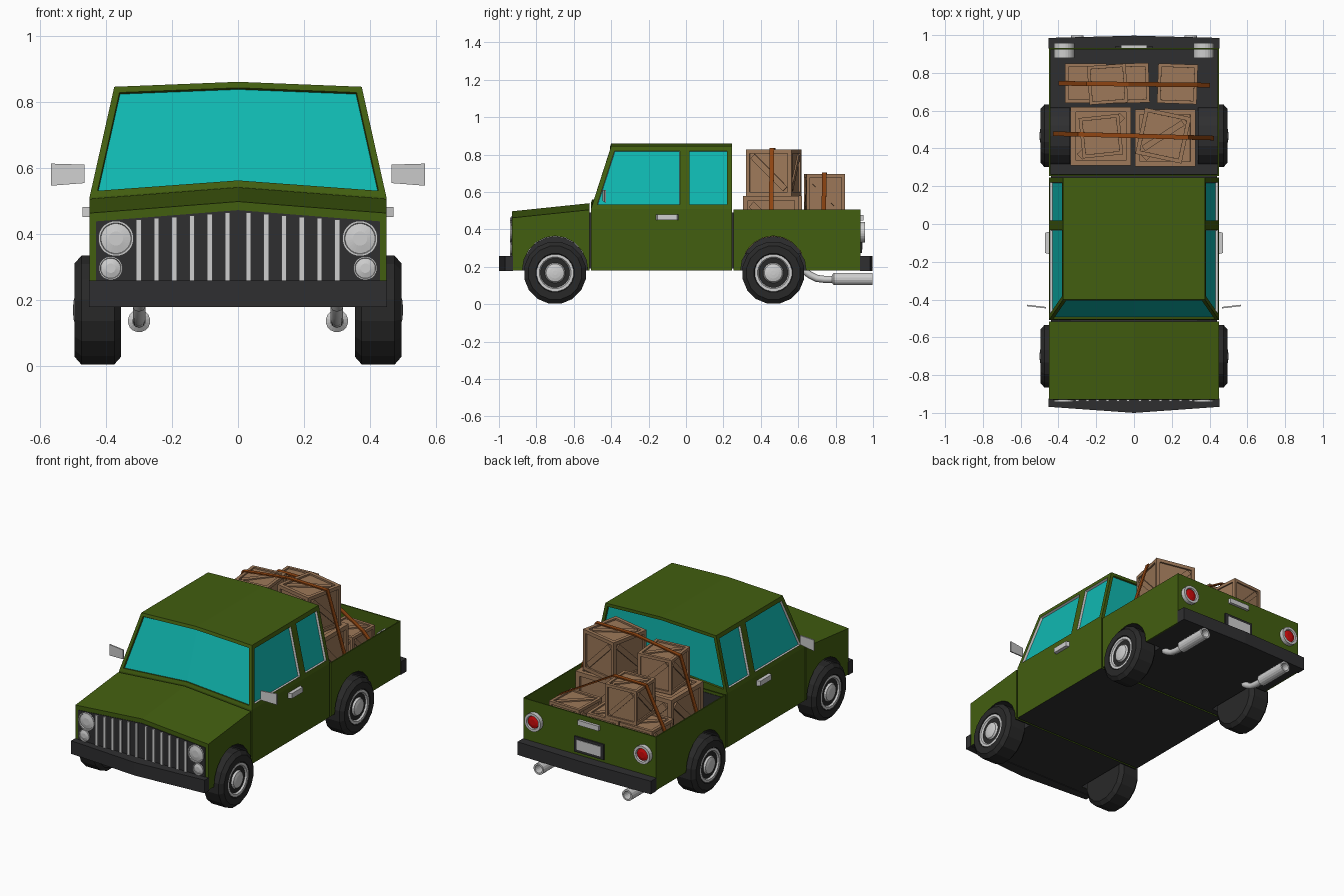
import bpy, bmesh, math
from mathutils import Matrix, Vector, Euler

if "Cube" in bpy.data.objects:
    bpy.data.objects.remove(bpy.data.objects["Cube"])


def material(name, *rgb):
    m = bpy.data.materials.new(name)
    m.diffuse_color = (*rgb, 1)
    m.use_nodes = True
    m.node_tree.nodes["Principled BSDF"].inputs["Base Color"].default_value = m.diffuse_color
    return m


GREEN = material("olive_green_paint", 0.055, 0.112, 0.005)
GLASS = material("teal_glass", 0.005, 0.48, 0.44)
DARK = material("dark_trim", 0.028, 0.028, 0.03)
RUBBER = material("tyre_rubber", 0.022, 0.022, 0.022)
CHROME = material("chrome", 0.62, 0.62, 0.62)
WOOD = material("crate_wood", 0.34, 0.19, 0.1)
STRAP = material("orange_strap", 0.28, 0.06, 0.006)
RED = material("red_lens", 0.6, 0.003, 0.003)


def finish(name, bm, *mats, normals=True):
    if normals:
        bmesh.ops.recalc_face_normals(bm, faces=bm.faces)
    me = bpy.data.meshes.new(name)
    bm.to_mesh(me)
    bm.free()
    for m in mats:
        me.materials.append(m)
    o = bpy.data.objects.new(name, me)
    bpy.context.collection.objects.link(o)
    return o


def box(name, x0, x1, y0, y1, z0, z1, mat):
    bm = bmesh.new()
    bmesh.ops.create_cube(bm, size=1)
    for v in bm.verts:
        v.co = (x0 + (x1 - x0) * (v.co.x + .5), y0 + (y1 - y0) * (v.co.y + .5), z0 + (z1 - z0) * (v.co.z + .5))
    return finish(name, bm, mat)


def loft(name, sections, *mats, closed=True, caps=(True, True)):
    """Join matching point lists with quads."""
    bm = bmesh.new()
    rows = [[bm.verts.new(p) for p in s] for s in sections]
    n = len(rows[0])
    for a, b in zip(rows, rows[1:]):
        for i in range(n if closed else n - 1):
            j = (i + 1) % n
            bm.faces.new((a[i], a[j], b[j], b[i]))
    for row, cap in ((rows[0], caps[0]), (rows[-1], caps[1])):
        if cap:
            bm.faces.new(row)
    bmesh.ops.recalc_face_normals(bm, faces=bm.faces)
    if len(mats) > 1:  # second material goes on the underside
        for f in bm.faces:
            f.material_index = int(f.normal.z < -0.5)
    return finish(name, bm, *mats)


def lathe(name, profile, origin, axis, n, mat, sign=1):
    """Round part from (distance along axis, radius) pairs."""
    def pt(t, r, a):
        c, s = r * math.cos(a), r * math.sin(a)
        off = (t * sign, c, s) if axis == "X" else (c, t * sign, s)
        return Vector(origin) + Vector(off)
    rings = [[pt(t, r, 2 * math.pi * (i + .5) / n) for i in range(n)] for t, r in profile]
    return loft(name, rings, mat)


def arch(yc, ry=.175, rz=.185):
    return [(yc - ry * math.cos(a), .18 + rz * math.sin(a)) for a in (math.pi * i / 10 for i in range(11))]


WHEELS = (("front", -.70), ("rear", .467))

# Hood block with wheel arches and a slight centre ridge
low = [(-.93, .18)] + arch(-.70) + [(-.517, .18)]
loft("hood_body", [[(x, y, z) for y, z in low] + [(x, -.517, .505 + r), (x, -.93, .462 + r)]
                   for x, r in ((-.45, 0), (0, .035), (.45, 0))], GREEN, DARK)

# Cab with inset windows
bm = bmesh.new()
section = [(-.45, .18), (-.45, .51), (-.375, .845), (0, .86), (.375, .845), (.45, .51), (.45, .18)]
st = []
for k, y in enumerate((-.508, -.0075, .245)):
    st.append([bm.verts.new((x, -.40 if k == 0 and z > .8 else y, z)) for x, z in section])
side_windows, screens = [], []
for a, b in zip(st, st[1:]):
    for i in range(7):
        j = (i + 1) % 7
        f = bm.faces.new((a[i], a[j], b[j], b[i]))
        if i in (1, 4):
            side_windows.append(f)
        if i == 6:
            f.material_index = 2
for s, y in ((st[0], -.508), (st[2], .245)):
    c = bm.verts.new((0, y, .543))
    bm.faces.new((s[0], s[1], c, s[5], s[6]))
    screens.append([bm.faces.new((s[1], s[2], s[3], c)), bm.faces.new((c, s[3], s[4], s[5]))])
bmesh.ops.recalc_face_normals(bm, faces=bm.faces)
bmesh.ops.inset_individual(bm, faces=side_windows, thickness=.025, use_even_offset=True)
ring = bmesh.ops.inset_individual(bm, faces=side_windows, thickness=.002, depth=-.014, use_even_offset=True)
for f in ring["faces"]:
    f.material_index = 3
for pair in screens:
    bmesh.ops.inset_region(bm, faces=pair, thickness=.019, use_even_offset=True, use_boundary=True)
    bmesh.ops.inset_region(bm, faces=pair, thickness=.002, depth=-.01, use_even_offset=True, use_boundary=True)
for f in side_windows + screens[0] + screens[1]:
    f.material_index = 1
finish("cab", bm, GREEN, GLASS, DARK, CHROME, normals=False)

# Cargo bed: thin walls, floor and tailgate
bed = [(.255, .18)] + arch(.467) + [(.932, .18)]
for s in (-1, 1):
    loft("bed_side", [[(s * x, y, z) for y, z in bed + [(.932, .507), (.255, .507)]] for x in (.443, .45)], GREEN)
tray = [(y, min(z, .268)) for y, z in bed]
loft("bed_floor", [[(x, y, z) for y, z in tray + [(.93, .27), (.257, .27)]] for x in (-.443, .443)], DARK)
box("tailgate", -.445, .445, .925, .932, .185, .506, GREEN)
box("bed_front_wall", -.445, .445, .255, .262, .185, .506, GREEN)

# Dark fillers behind the panel gaps
box("front_gap_filler", -.44, .44, -.53, -.50, .19, .49, DARK)
box("rear_gap_filler", -.44, .44, .235, .265, .19, .49, DARK)

# Wheels, wheel wells and underbody
for label, y in WHEELS:
    box(label + "_underbody", -.341, .341, y - .178, y + .178, .18, .268, DARK)
    for s in (-1, 1):
        loft(label + "_wheel_well", [[(s * x, a, b) for a, b in arch(y, .174, .184)] for x in (.34, .449)],
             DARK, closed=False, caps=(True, False))
        o = (0, y, .168)
        lathe(label + "_tyre", [(.355, .10), (.355, .145), (.375, .168), (.475, .168), (.495, .145), (.495, .105),
                                (.482, .098)], o, "X", 16, RUBBER, s)
        lathe(label + "_rim", [(.47, .10), (.492, .10), (.492, .085), (.481, .078), (.481, .055), (.493, .048),
                               (.498, .03), (.50, .012)], o, "X", 20, CHROME, s)

# Bumpers, slightly pointed in the middle
for label, s, yi, ys, yc in (("front", -1, .925, .968, 1.0), ("rear", 1, .93, .985, .997)):
    loft(label + "_bumper", [[(x, s * yi, .177), (x, s * yo, .177), (x, s * yo, .257), (x, s * yi, .257)]
                             for x, yo in ((-.452, ys), (0, yc), (.452, ys))], DARK)

# Grille with chrome bars
loft("grille_panel", [[(-.43, y, .25), (.43, y, .25), (.43, y, .437), (0, y, .471), (-.43, y, .437)]
                      for y in (-.926, -.933)], DARK)
for s in (-1, 1):
    for i in range(6):
        x = .032 + i * .0537
        box("grille_bar", s * x - .008, s * x + .008, -.941, -.93, .252, .466 - .079 * x, CHROME)
    # Headlights: rim and lens
    for label, x, z, r in (("headlight", .37, .385, .054), ("lower_headlight", .386, .295, .036)):
        lathe(label, [(.925, r), (.942, r), (.942, r * .88), (.936, r * .84), (.941, r * .4)],
              (s * x, 0, z), "Y", 24, CHROME, -1)
    # Tail lights
    o = (s * .37, 0, .385)
    lathe("tail_light_ring", [(.88, .055), (.958, .055), (.958, .04), (.945, .037)], o, "Y", 24, CHROME)
    lathe("tail_light_lens", [(.94, .037), (.95, .036), (.955, .018)], o, "Y", 24, RED)
    # Door handles and mirrors
    loft("door_handle", [[(s * .447, -.16, z), (s * .472, -.153, z), (s * .472, -.047, z), (s * .447, -.04, z)]
                         for z in (.45, .481)], CHROME)
    loft("side_mirror", [[(s * x, y, z0), (s * x, y + .008, z0), (s * x, y + .008, z1), (s * x, y, z1)]
                         for x, y, z0, z1 in ((.466, -.447, .553, .609), (.567, -.435, .545, .612))], CHROME)
    # Exhaust: bent pipe and muffler
    cu = bpy.data.curves.new("exhaust_pipe", "CURVE")
    cu.dimensions, cu.bevel_depth, cu.bevel_resolution = "3D", .019, 2
    path = [(.63, .18), (.665, .155), (.70, .138), (.74, .133), (.80, .133)]
    sp = cu.splines.new("POLY")
    sp.points.add(len(path) - 1)
    for p, (y, z) in zip(sp.points, path):
        p.co = (s * .30, y, z, 1)
    cu.materials.append(CHROME)
    bpy.context.collection.objects.link(bpy.data.objects.new("exhaust_pipe", cu))
    lathe("exhaust_muffler", [(.78, .02), (.79, .034), (.998, .034), (.998, .024), (.90, .022)],
          (s * .30, 0, .135), "Y", 16, CHROME)

# Tailgate handle and blank plate
box("tailgate_handle", -.07, .07, .93, .948, .447, .477, CHROME)
box("plate_frame", -.10, .10, .93, .94, .275, .37, DARK)
box("blank_plate", -.08, .08, .938, .943, .292, .353, CHROME)


# Wooden crates with recessed panels and diagonal planks
def crate(x, y, z, sx, sy, sz, turn):
    bm = bmesh.new()
    bmesh.ops.create_cube(bm, size=1)
    sides = bm.faces[:]
    bmesh.ops.inset_individual(bm, faces=sides, thickness=.12)
    bmesh.ops.inset_individual(bm, faces=sides, thickness=.001, depth=-.04)
    q = math.pi / 2
    for e in ((0, 0, 0), (q, 0, 0), (-q, 0, 0), (2 * q, 0, 0), (0, q, 0), (0, -q, 0)):
        m = (Euler(e).to_matrix().to_4x4() @ Matrix.Translation((0, 0, .476)) @ Matrix.Rotation(q / 2, 4, "Z")
             @ Matrix.Diagonal((1, .13, .034, 1)))
        bmesh.ops.create_cube(bm, size=1, matrix=m)
    o = finish("crate", bm, WOOD)
    o.location = (x, y, z + sz / 2)
    o.scale = (sx, sy, sz)
    o.rotation_euler.z = math.radians(turn)


for c in ((-.175, .465, .27, .32, .31, .31, 0), (.165, .455, .27, .32, .30, .31, 0),
          (.155, .468, .58, .25, .25, .247, -12), (-.175, .465, .58, .215, .215, .21, 6),
          (-.255, .745, .27, .22, .21, .215, 0), (-.025, .745, .27, .21, .21, .215, 2),
          (.23, .742, .27, .21, .21, .215, -2), (-.14, .74, .485, .205, .205, .21, 4)):
    crate(*c)

# Straps over the load
for y0, y1, path in ((.478, .455, [(-.425, .42), (-.295, .79), (.02, .832), (.285, .832), (.42, .42)]),
                     (.745, .735, [(-.395, .42), (-.25, .70), (-.03, .70), (.33, .49), (.40, .42)])):
    rows = []
    for x, z in path:
        y = y0 + (y1 - y0) * (x + .42) / .84
        rows.append([(x, y - .012, z), (x, y + .012, z)])
    o = loft("cargo_strap", rows, STRAP, closed=False, caps=(False, False))
    mod = o.modifiers.new("thickness", "SOLIDIFY")
    mod.thickness, mod.offset = .008, 0
